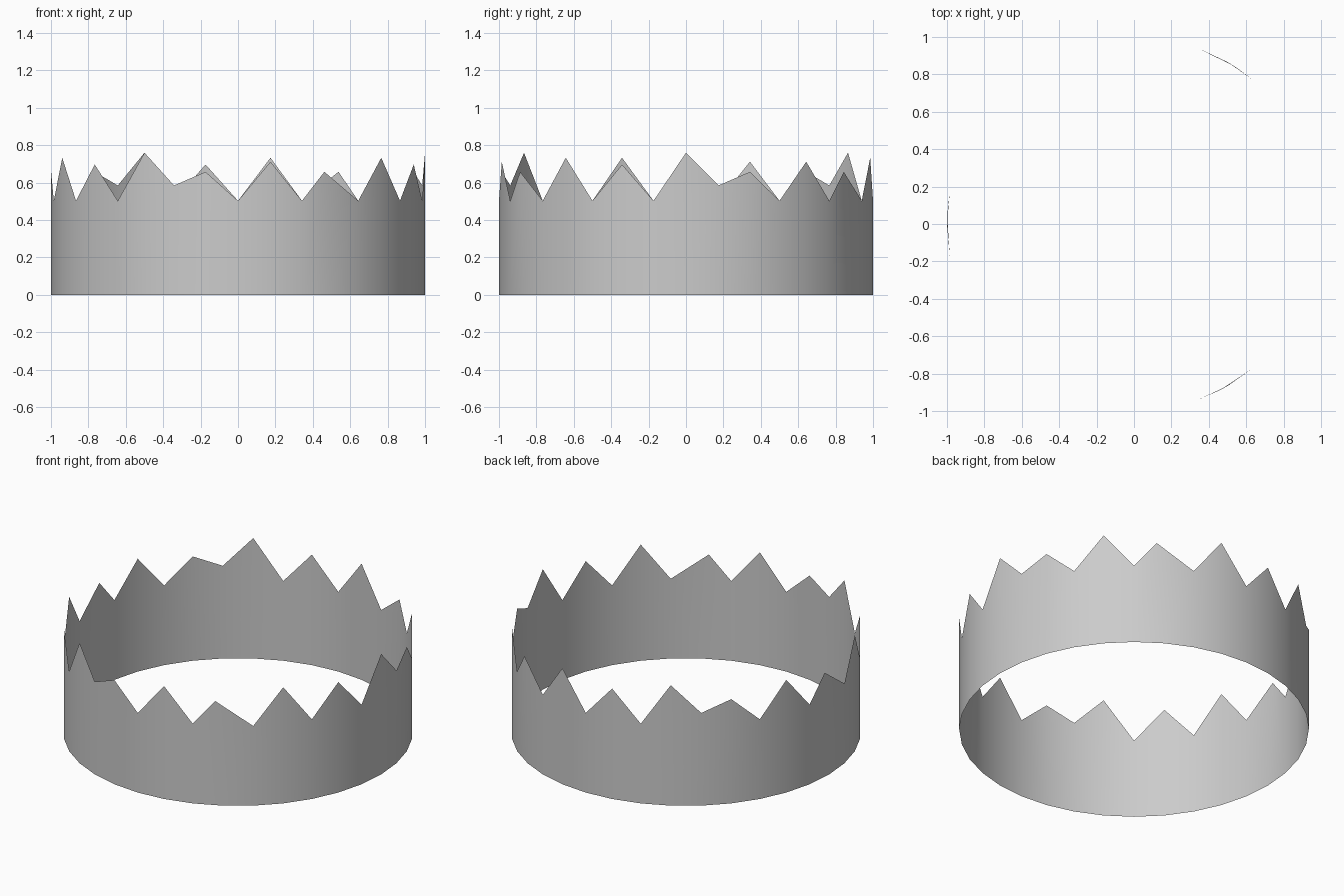
import bpy, bmesh
from math import radians, cos, sin

if "Cube" in bpy.data.objects:
    bpy.data.objects.remove(bpy.data.objects["Cube"])

# Crown rim: (angle, height) pattern, repeated three times around the ring
PATTERN = [(0, 0.76), (10, 0.585), (20, 0.658), (30, 0.503), (40, 0.712), (50, 0.503),
           (57.5, 0.658), (70, 0.503), (80, 0.733), (90, 0.503), (100, 0.697), (110, 0.503)]
N = 36


def ring_point(bm, deg, z):
    a = radians(deg)
    return bm.verts.new((cos(a), sin(a), z))


# Thin open band: even bottom circle, jagged top edge
bm = bmesh.new()
bottom = [ring_point(bm, i * 10, 0) for i in range(N)]
top = [ring_point(bm, rep * 120 + a, z) for rep in range(3) for a, z in PATTERN]
for i in range(N):
    j = (i + 1) % N
    bm.faces.new((bottom[i], bottom[j], top[j], top[i]))

mesh = bpy.data.meshes.new("crown_band")
bm.to_mesh(mesh)
bm.free()
crown = bpy.data.objects.new("crown_band", mesh)
bpy.context.collection.objects.link(crown)

# Smooth shading around the band
for p in mesh.polygons:
    p.use_smooth = True
